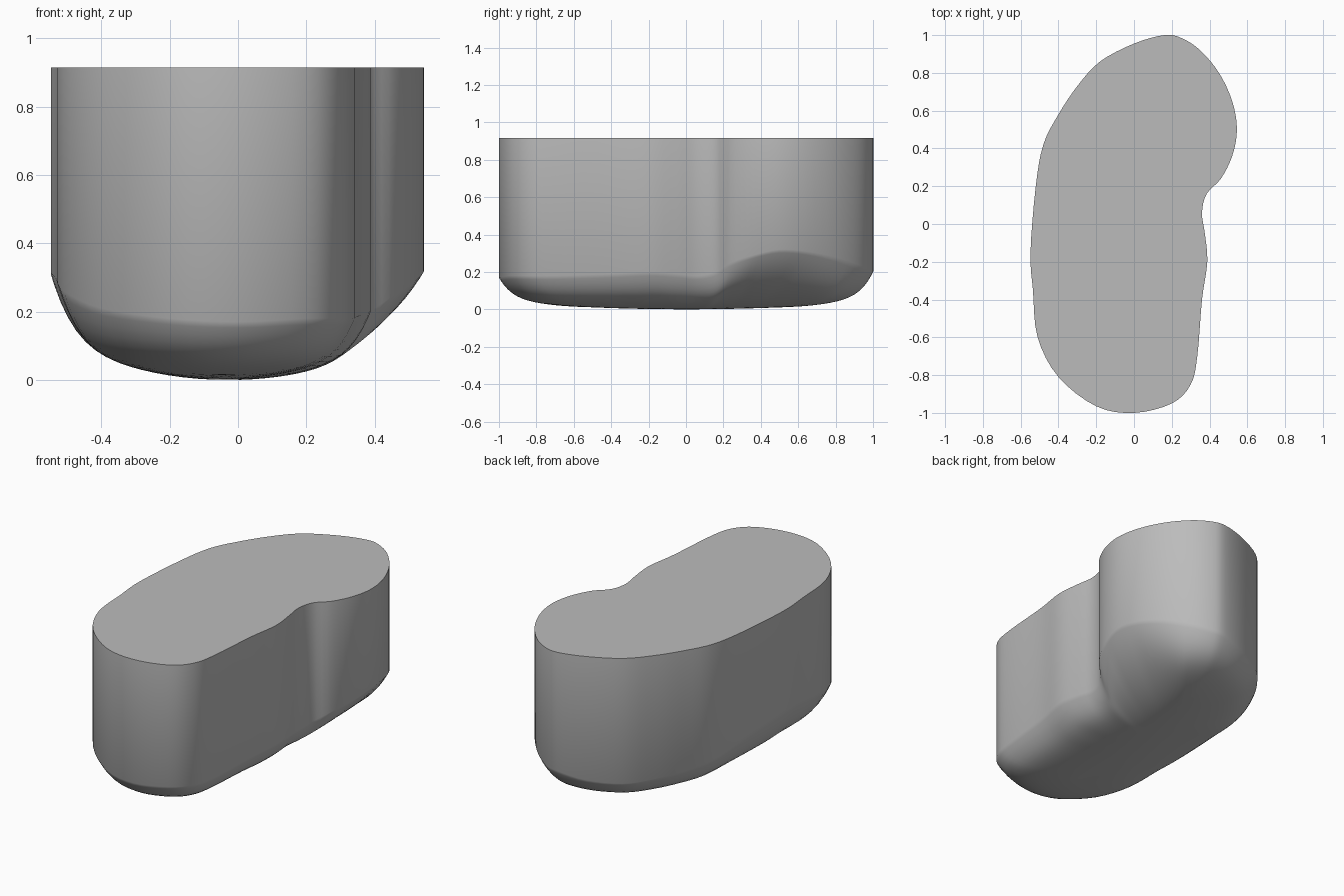
import bpy
import bmesh
from mathutils import Vector

TOP = 0.915
STEPS = 4       # curve samples between outline points
RINGS = 16      # rings across the rounded underside

default_cube = bpy.data.objects.get("Cube")
if default_cube:
    bpy.data.objects.remove(default_cube, do_unlink=True)

# Bean outline, counterclockwise from the front: x, y, height of the wall's lower rim
OUTLINE = [
    (0, -1, .17), (.2, -.95, .18), (.3, -.85, .18), (.335, -.7, .18),
    (.36, -.4, .19), (.388, -.2, .2), (.375, -.05, .19), (.36, .06, .18),
    (.385, .16, .2), (.46, .24, .25), (.52, .36, .29), (.545, .5, .32),
    (.52, .65, .31), (.45, .8, .28), (.35, .92, .24), (.25, .985, .21),
    (.16, 1, .2), (0, .955, .17), (-.18, .86, .16), (-.3, .73, .17),
    (-.4, .58, .19), (-.48, .42, .22), (-.52, .2, .27), (-.548, -.15, .31),
    (-.535, -.35, .3), (-.51, -.6, .26), (-.4, -.81, .21), (-.2, -.965, .18),
]


def clamp(value):
    return max(0, min(1, value))


def catmull_rom(a, b, c, d, t):
    """Smooth curve passing through b and c."""
    return 0.5 * (2 * b + (c - a) * t
                  + (2 * a - 5 * b + 4 * c - d) * t ** 2
                  + (3 * b - a - 3 * c + d) * t ** 3)


def smooth_loop(points, steps):
    points = [Vector(p) for p in points]
    count = len(points)
    loop = []
    for i in range(count):
        corners = [points[(i + k) % count] for k in (-1, 0, 1, 2)]
        loop += [catmull_rom(*corners, s / steps) for s in range(steps)]
    return loop


def underside_point(rim, t):
    """Point on the belly: t is 1 at the rim and 0 at the central keel."""
    keel_y = rim.y * 0.5
    keel_x = -0.05 + 0.12 * clamp(keel_y + 0.2)
    floor = 0.05 * keel_y ** 2
    # The side bulge rises in a gentler slope than the rest
    softness = 0.4 + 0.45 * clamp((rim.x - 0.38) / 0.15)
    rise = softness * t ** 2 + (1 - softness) * t ** 8
    return Vector((keel_x + (rim.x - keel_x) * t,
                   keel_y + (rim.y - keel_y) * t,
                   floor + (rim.z - floor) * rise))


def bridge(bm, upper, lower):
    count = len(upper)
    for i in range(count):
        j = (i + 1) % count
        bm.faces.new((upper[i], lower[i], lower[j], upper[j]))


# Body: flat top, upright wall and rounded underside
rim_loop = smooth_loop(OUTLINE, STEPS)
bm = bmesh.new()
top_ring = [bm.verts.new((p.x, p.y, TOP)) for p in rim_loop]
bm.faces.new(top_ring)
previous = top_ring
for ring in range(RINGS):
    # Rings crowd together near the rim, where the curve is tightest
    t = 1 - 0.92 * (ring / (RINGS - 1)) ** 1.4
    current = [bm.verts.new(underside_point(p, t)) for p in rim_loop]
    bridge(bm, previous, current)
    previous = current
bm.faces.new(list(reversed(previous)))
bmesh.ops.recalc_face_normals(bm, faces=bm.faces)

mesh = bpy.data.meshes.new("bean_body")
bm.to_mesh(mesh)
bm.free()
body = bpy.data.objects.new("bean_body", mesh)
bpy.context.collection.objects.link(body)

# Plain grey finish
grey = bpy.data.materials.new("plain_grey")
grey.use_nodes = True
colour = (0.5, 0.5, 0.5, 1)
grey.diffuse_color = colour
grey.node_tree.nodes["Principled BSDF"].inputs["Base Color"].default_value = colour
mesh.materials.append(grey)

# Smooth the curves, keep the top edge crisp
bpy.ops.object.select_all(action='DESELECT')
body.select_set(True)
bpy.context.view_layer.objects.active = body
bpy.ops.object.shade_smooth_by_angle(angle=0.9)
